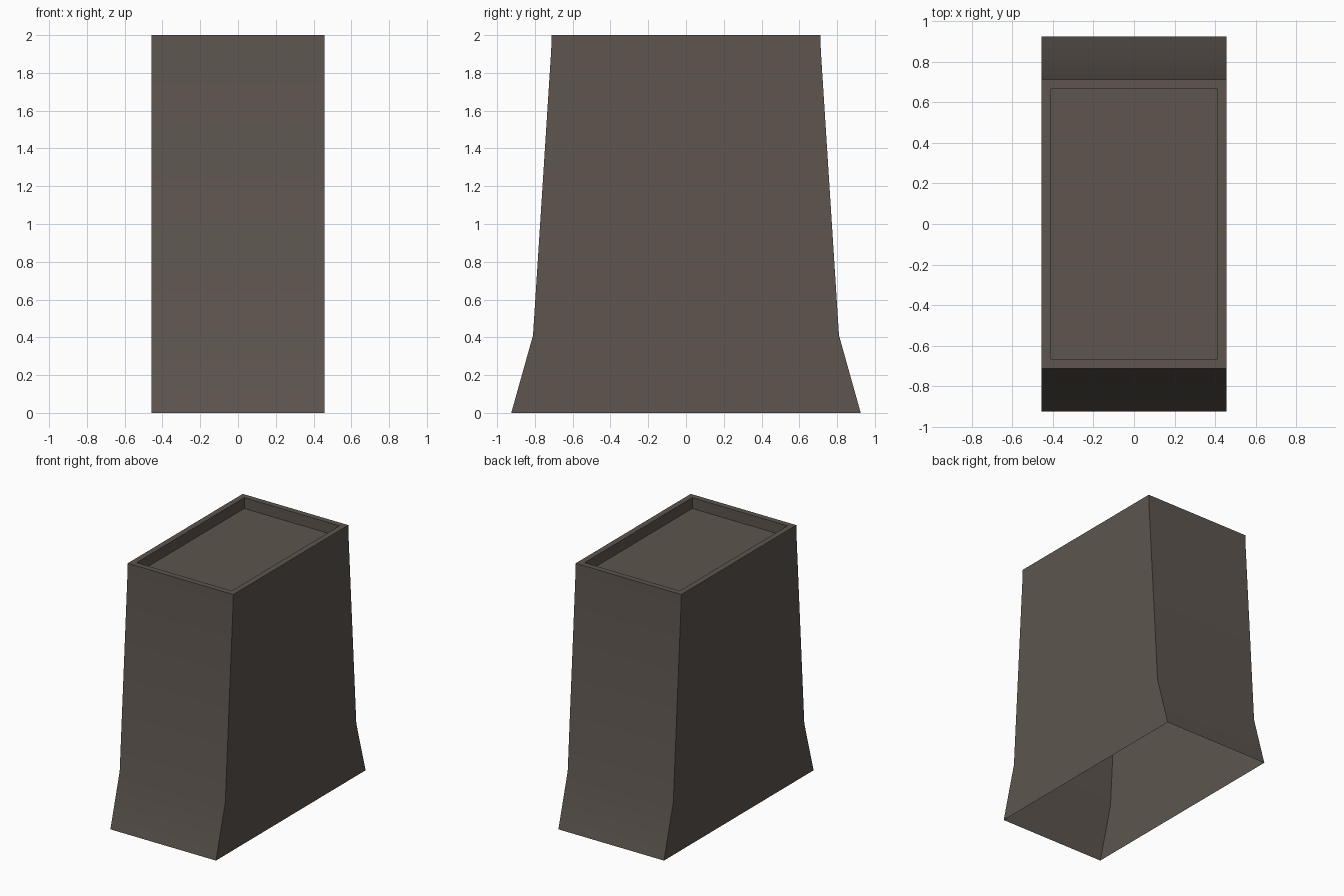
import bpy, bmesh, math

if "Cube" in bpy.data.objects:
    bpy.data.objects.remove(bpy.data.objects["Cube"])

mat = bpy.data.materials.new("dark brown grey")
mat.diffuse_color = (0.109, 0.091, 0.077, 1)
mat.use_nodes = True
mat.node_tree.nodes["Principled BSDF"].inputs["Base Color"].default_value = mat.diffuse_color

HALF_X, RIM, FLOOR_Z = 0.457, 0.045, 1.915
# side profile: half depth and height, flared at the foot
PROFILE = [(0.925, 0.0), (0.81, 0.41), (0.714, FLOOR_Z), (0.711, 2.0)]

bm = bmesh.new()


def ring(hx, hy, z):
    return [bm.verts.new(c) for c in ((-hx, -hy, z), (hx, -hy, z), (hx, hy, z), (-hx, hy, z))]


# outer walls (open underneath), flat rim, recess walls and recessed top panel
rings = [ring(HALF_X, y, z) for y, z in PROFILE]
top_y = PROFILE[-1][0]
rings += [ring(HALF_X - RIM, top_y - RIM, z) for z in (2.0, FLOOR_Z)]
for a, b in zip(rings, rings[1:]):
    for i in range(4):
        j = (i + 1) % 4
        bm.faces.new((a[i], a[j], b[j], b[i]))
bm.faces.new(rings[-1])

mesh = bpy.data.meshes.new("flared_bin")
bm.to_mesh(mesh)
bm.free()
mesh.materials.append(mat)
body = bpy.data.objects.new("flared_bin", mesh)
bpy.context.collection.objects.link(body)
bpy.context.view_layer.objects.active = body
body.select_set(True)
bpy.ops.object.shade_smooth_by_angle(angle=math.radians(30))
